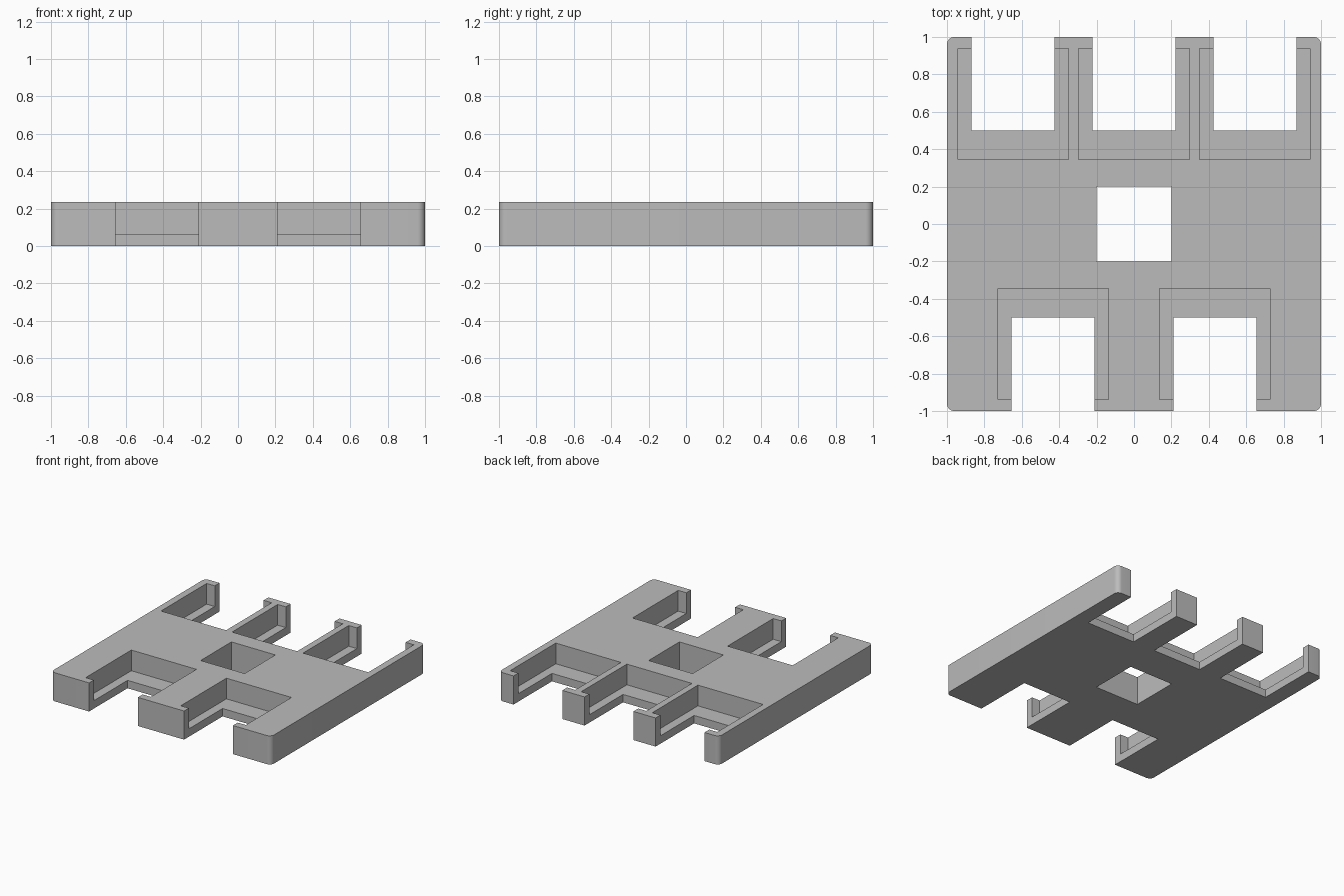
import bpy
import bmesh
from math import radians
from mathutils import Matrix, Vector

if "Cube" in bpy.data.objects:
    bpy.data.objects.remove(bpy.data.objects["Cube"], do_unlink=True)

HEIGHT = 0.235       # plate thickness
LEDGE = 0.065        # height of the recess floor
SLOT_HALF = 0.222    # half width of the through slots
RECESS_HALF = 0.296  # half width of the stepped recesses

grey = bpy.data.materials.new("plain grey")
grey.use_nodes = True
colour = (0.5, 0.5, 0.5, 1)
grey.diffuse_color = colour
grey.node_tree.nodes["Principled BSDF"].inputs["Base Color"].default_value = colour


def box(name, low, high, corner=0):
    """Box between two corners, optionally with rounded upright edges."""
    low, high = Vector(low), Vector(high)
    bm = bmesh.new()
    placement = Matrix.Translation((low + high) / 2) @ Matrix.Diagonal((*(high - low), 1))
    bmesh.ops.create_cube(bm, size=1, matrix=placement)
    if corner:
        upright = [e for e in bm.edges
                   if abs(e.verts[0].co.z - e.verts[1].co.z) > 0.01]
        bmesh.ops.bevel(bm, geom=upright, offset=corner, segments=8,
                        profile=0.5, affect='EDGES')
    mesh = bpy.data.meshes.new(name)
    bm.to_mesh(mesh)
    bm.free()
    mesh.materials.append(grey)
    obj = bpy.data.objects.new(name, mesh)
    bpy.context.collection.objects.link(obj)
    return obj


# Plate with rounded corners
plate = box("slotted_plate", (-1, -1, 0), (1, 1, HEIGHT), corner=0.04)

# Central square hole
cutters = [box("hole_cutter", (-0.2, -0.2, -1), (0.2, 0.2, 1))]

# Two slots at the front, three at the back, each with a wider stepped recess
for side, centres in ((-1, (-0.432, 0.432)), (1, (-0.646, 0, 0.646))):
    for x in centres:
        for name, half, inner, outer, floor in (
                ("slot_cutter", SLOT_HALF, 0.5, 1.2, -1),
                ("recess_cutter", RECESS_HALF, 0.345, 0.938, LEDGE)):
            y0, y1 = sorted((side * inner, side * outer))
            cutters.append(box(name, (x - half, y0, floor), (x + half, y1, 1)))

for cutter in cutters:
    cutter.hide_render = True
    cut = plate.modifiers.new(cutter.name, 'BOOLEAN')
    cut.operation = 'DIFFERENCE'
    cut.solver = 'EXACT'
    cut.object = cutter

# Keep the finished shape and drop the cutters
graph = bpy.context.evaluated_depsgraph_get()
finished = bpy.data.meshes.new_from_object(plate.evaluated_get(graph))
plate.modifiers.clear()
plate.data = finished
for cutter in cutters:
    bpy.data.objects.remove(cutter, do_unlink=True)

# Smooth corners, crisp edges
bpy.ops.object.select_all(action='DESELECT')
plate.select_set(True)
bpy.context.view_layer.objects.active = plate
bpy.ops.object.shade_smooth_by_angle(angle=radians(30))
